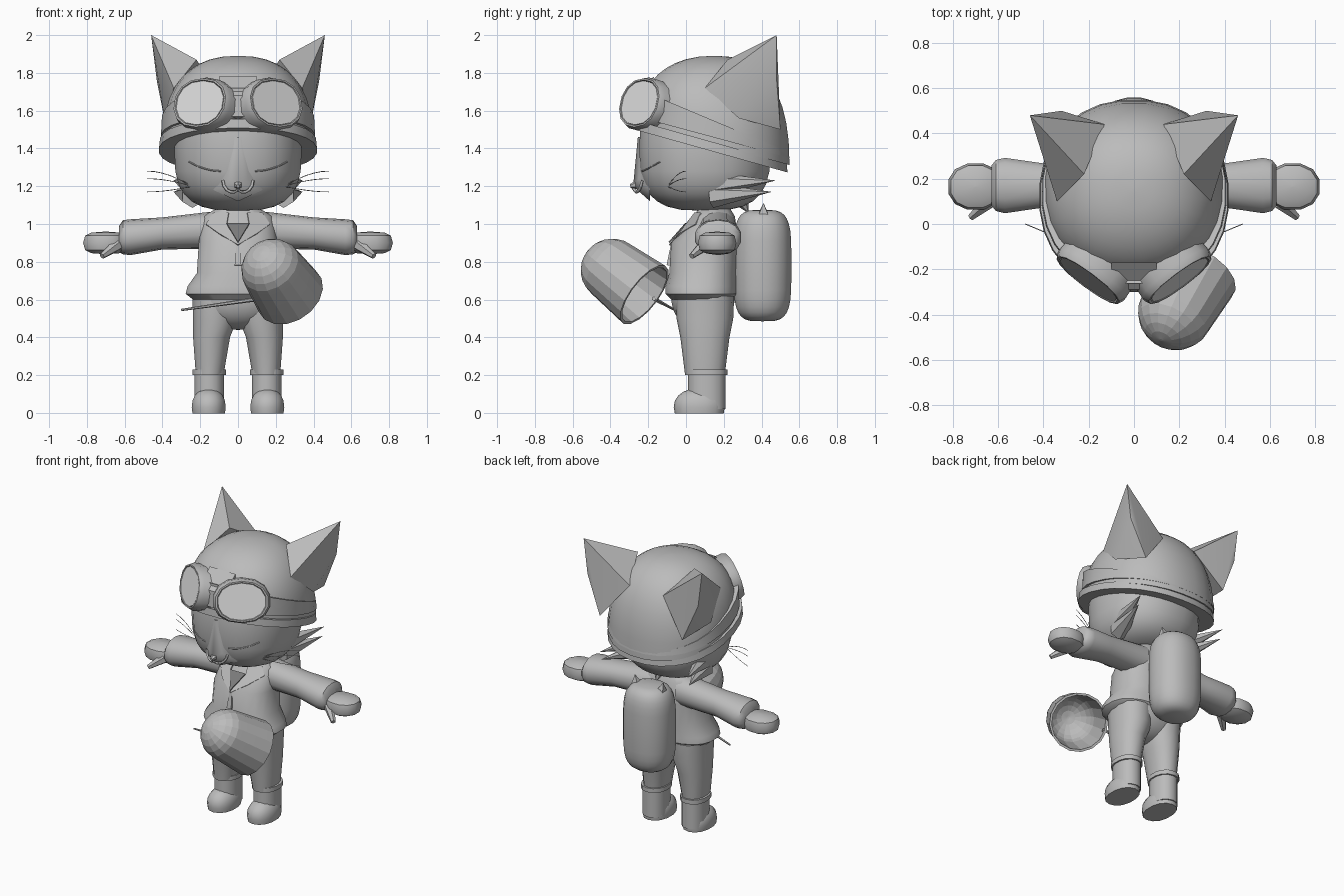
import bpy, bmesh
from math import cos, sin, radians, copysign, pi
from mathutils import Vector
from mathutils.bvhtree import BVHTree

cube = bpy.data.objects.get("Cube")
if cube:
    bpy.data.objects.remove(cube, do_unlink=True)


def material(name, value):
    mat = bpy.data.materials.new(name)
    mat.use_nodes = True
    colour = (value, value, value, 1)
    mat.diffuse_color = colour
    mat.node_tree.nodes["Principled BSDF"].inputs["Base Color"].default_value = colour
    return mat


GREY = material("mid_grey", .5)
PALE = material("pale_grey", .75)
DARK = material("dark_grey", .2)


def finish(name, bm, mat=GREY, angle=42):
    bmesh.ops.recalc_face_normals(bm, faces=bm.faces)
    mesh = bpy.data.meshes.new(name)
    bm.to_mesh(mesh)
    bm.free()
    mesh.materials.append(mat)
    ob = bpy.data.objects.new(name, mesh)
    bpy.context.collection.objects.link(ob)
    if angle:
        bpy.ops.object.select_all(action='DESELECT')
        ob.select_set(True)
        bpy.context.view_layer.objects.active = ob
        bpy.ops.object.shade_smooth_by_angle(angle=radians(angle))
    return ob


def rounded(value, power):
    return copysign(abs(value) ** (2 / power), value)


def loft(name, rings, sides=16, power=2.2, mat=GREY, angle=42):
    """Skin a row of (centre, u, v) rings and cap both ends."""
    bm = bmesh.new()
    rows = []
    for centre, u, v in rings:
        row = []
        for i in range(sides):
            turn = 2 * pi * (i + .5) / sides
            point = (Vector(centre) + Vector(u) * rounded(cos(turn), power)
                     + Vector(v) * rounded(sin(turn), power))
            row.append(bm.verts.new(point))
        rows.append(row)
    for low, high in zip(rows, rows[1:]):
        for i in range(sides):
            bm.faces.new((low[i - 1], low[i], high[i], high[i - 1]))
    bm.faces.new(rows[0])
    bm.faces.new(rows[-1])
    return finish(name, bm, mat, angle)


def level(x, y, z, rx, ry, slope=0):
    """Horizontal ring, optionally sloping along y."""
    return (x, y, z), (rx, 0, 0), (0, ry, ry * slope)


def dome(name, centre, radii, start=-90, end=90, slope=0, power=2.2, sides=20, steps=10):
    """Rounded ellipsoid, or the slice of it between two latitudes."""
    x, y, z = centre
    rx, ry, rz = radii
    rings = []
    for i in range(steps + 1):
        lat = radians(start + (end - start) * i / steps)
        wide = max(rounded(max(cos(lat), 0), power), .03)
        tall = rounded(sin(lat), power)
        rings.append(level(x, y, z + rz * tall, rx * wide, ry * wide, slope * (1 - tall)))
    return loft(name, rings, sides)


def band(name, low, high, low_r, high_r, low_slope, high_slope, y):
    """Sloping ring-shaped strip around the head."""
    rings = [(low, low_r - .04, low_slope), (low, low_r, low_slope),
             (high, high_r, high_slope), (high, high_r - .04, high_slope)]
    loft(name, [level(0, y, z, r, r, slope) for z, r, slope in rings], 28)


def spike(name, start, end, base, tip=.001, sides=6):
    start, end = Vector(start), Vector(end)
    quat = (end - start).to_track_quat('Z', 'Y')
    u, v = quat @ Vector((1, 0, 0)), quat @ Vector((0, 1, 0))
    loft(name, [(start, u * base, v * base), (end, u * tip, v * tip)], sides, 2)


def hull(name, points, angle=30):
    bm = bmesh.new()
    for point in points:
        bm.verts.new(point)
    bmesh.ops.convex_hull(bm, input=bm.verts)
    finish(name, bm, GREY, angle)


def projector(ob):
    """Return a function that drops front-view points onto a surface."""
    mesh = ob.data
    tree = BVHTree.FromPolygons([v.co for v in mesh.vertices], [p.vertices for p in mesh.polygons])

    def place(x, z, gap):
        found = tree.ray_cast(Vector((x, -1, z)), Vector((0, 1, 0)))[0]
        return Vector((x, found.y - gap, z))
    return place


def line(name, points, radius):
    curve = bpy.data.curves.new(name, 'CURVE')
    curve.dimensions = '3D'
    curve.bevel_depth = radius
    curve.bevel_resolution = 0
    spline = curve.splines.new('POLY')
    spline.points.add(len(points) - 1)
    for target, point in zip(spline.points, points):
        target.co = (*point, 1)
    curve.materials.append(GREY)
    bpy.context.collection.objects.link(bpy.data.objects.new(name, curve))


def plate(name, place, outline, gap, mat=GREY):
    bm = bmesh.new()
    bm.faces.new([bm.verts.new(place(x, z, gap)) for x, z in outline])
    finish(name, bm, mat, 0).modifiers.new("thickness", 'SOLIDIFY').thickness = .008


# Head with a ridged muzzle and a small nose
head = dome("head", (0, .1, 1.4), (.34, .35, .33), power=3, sides=24, steps=14)
on_face = projector(head)
hull("muzzle", [(0, -.28, 1.2), (0, -.19, 1.12), (0, -.255, 1.46)]
     + [(s * x, y, z) for s in (1, -1) for x, y, z in ((.06, -.22, 1.46), (.05, -.25, 1.24), (.13, -.19, 1.18))], 70)
spike("nose", (0, -.25, 1.21), (0, -.295, 1.2), .03, .01)

# Helmet, its rolled rim and the goggle strap, sloping down to the back
dome("helmet", (0, .15, 1.42), (.4, .4, .47), start=0, slope=-.27, power=2.4, sides=28)
band("helmet_rim", 1.39, 1.44, .42, .415, -.28, -.28, .12)
band("goggle_strap", 1.46, 1.55, .41, .405, -.27, -.42, .14)
hull("goggle_bridge", [(x, y, z) for x in (-.1, .1)
                       for y, z in ((-.3, 1.57), (-.29, 1.68), (-.2, 1.54), (-.17, 1.78))])

# Jacket, shirt and zip pull
jacket = loft("jacket", [level(0, *ring) for ring in (
    (.08, .6, .24, .16), (.08, .63, .28, .19), (.08, .67, .27, .19), (.09, .74, .22, .18),
    (.1, .9, .21, .18), (.15, 1.04, .19, .11), (.15, 1.09, .1, .08))], 20, 2.4)
on_jacket = projector(jacket)
plate("shirt", on_jacket, ((-.06, 1), (.06, 1), (0, .9)), .008, DARK)
spike("zip_pull", (0, -.085, .78), (0, -.07, .9), .025, .012, 4)

# Hips, back tank and the fur at the nape
dome("trouser_hips", (0, .09, .62), (.24, .17, .18), end=0)
dome("back_tank", (0, .405, .78), (.17, .155, .295), power=4, steps=16)
spike("nape_fur", (0, .25, 1.2), (0, .33, 1.06), .09)

for tag, s in (("left", 1), ("right", -1)):
    # Goggle frame and lens, turned outward and a little up
    normal = Vector((s * .58, -.78, .25)).normalized()
    across = Vector((0, 0, 1)).cross(normal).normalized()
    upward = normal.cross(across)
    middle = Vector((s * .186, -.225, 1.635))

    def disc(offset, scale):
        return middle + normal * offset, across * .185 * scale, upward * .145 * scale
    loft("goggle_frame_" + tag, [disc(-.13, .95), disc(0, 1), disc(.03, .92), disc(.03, .86), disc(.02, .83)], 14)
    loft("goggle_lens_" + tag, [disc(.01, .83), disc(.028, .83)], 14, mat=PALE)

    # Ear
    hull("ear_" + tag, [(s * x, y, z) for x, y, z in (
        (.46, .48, 2), (.43, .48, 1.76), (.22, .22, 1.87), (.13, .44, 1.74),
        (.34, .1, 1.72), (.39, .28, 1.56), (.32, .5, 1.5))], 60)

    # Closed eye, mouth curl, whiskers and cheek fur
    steps = [i / 6 for i in range(7)]
    line("closed_eye_" + tag, [on_face(s * (.09 + .17 * t), 1.28 + .05 * t * t, .001) for t in steps], .004)
    line("mouth_" + tag, [(s * (.04 - .04 * cos(pi * t)), -.28 + .05 * t, 1.19 + .04 * t - .04 * sin(pi * t))
                          for t in steps], .008)
    for rise in (-.03, .04, .08):
        line("whisker_" + tag, [(s * (.24 + .24 * t), -.1 * (1 - t), 1.2 + rise * sin(pi * t / 2))
                                for t in steps], .002)
    for z, reach in ((1.23, .47), (1.17, .45)):
        spike("cheek_fur_" + tag, (s * .24, .14, z - .02), (s * .34, reach, z), .065)

    # Lapel, sleeve, hand and thumb
    plate("lapel_" + tag, on_jacket, [(s * x, z) for x, z in (
        (0, .89), (.06, 1), (.05, 1.06), (.13, 1.06), (.17, 1), (.1, .95))], .012)
    loft("sleeve_" + tag, [((s * x, .17, z), (0, ry, 0), (0, 0, rz)) for x, z, ry, rz in (
        (.1, .97, .1, .1), (.4, .95, .1, .085), (.57, .93, .125, .095),
        (.61, .93, .115, .09), (.63, .92, .09, .07))], 14)
    dome("hand_" + tag, (s * .7, .165, .9), (.124, .105, .06), power=3, sides=12, steps=6)
    spike("thumb_" + tag, (s * .64, .1, .89), (s * .72, .03, .83), .035, .016)

    # Trouser leg, boot and cuff
    loft("trouser_leg_" + tag, [level(s * x, .1, z, r, r + .03) for x, z, r in (
        (.15, .2, .075), (.14, .4, .1), (.12, .5, .12), (.12, .62, .125))], 14)
    dome("boot_foot_" + tag, (s * .155, .07, .03), (.092, .135, .1), start=-18, sides=14, steps=6)
    for part, low, high, r in (("shaft", .02, .21, .08), ("cuff", .2, .23, .09)):
        loft("boot_" + part + "_" + tag, [level(s * .152, .11, z, r, r + .02) for z in (low, high)], 14)

    # Tank ear
    spike("tank_ear_" + tag, (s * .09, .41, 1.02), (s * .11, .41, 1.11), .055, sides=4)

# Hollow bell-shaped cup at the hip, with its rod
rim, crown = Vector((.275, -.22, .625)), Vector((.185, -.39, .755))
axis = crown - rim
turn = axis.to_track_quat('Z', 'Y')
outer, inner = [], []
for wall, side in ((0, outer), (.015, inner)):
    side.append((rim, .19 - wall))
    for i in range(7):
        lat = radians(14.6 * i)
        r = .168 - wall
        side.append((crown + axis.normalized() * r * sin(lat), max(r * cos(lat), .006)))
loft("cup", [(c, turn @ Vector((r, 0, 0)), turn @ Vector((0, r, 0))) for c, r in outer[::-1] + inner],
     power=2, angle=8)
spike("cup_rod", (-.3, -.06, .545), (.12, -.17, .605), .006, .012)
